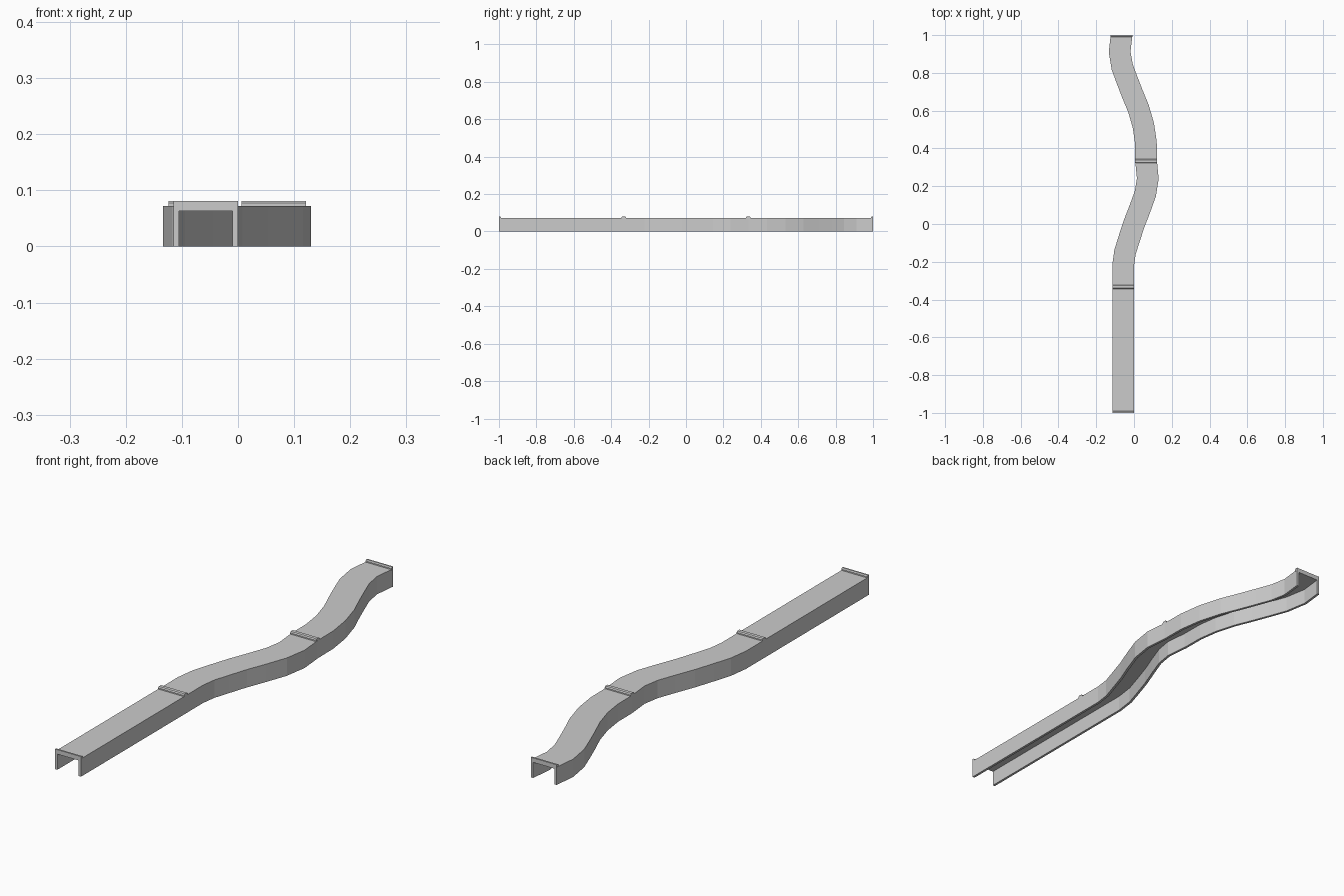
import bpy, bmesh
from mathutils import Vector

if "Cube" in bpy.data.objects:
    bpy.data.objects.remove(bpy.data.objects["Cube"])

HALF, WALL, TOP, CEIL, RIDGE = 0.0575, 0.010, 0.072, 0.063, 0.081

# Centre line (y, x) of the three joined sections
PATH = [(-1, -.0575), (-.333, -.0575), (-.22, -.0575), (-.15, -.048),
        (-.08, -.026), (0, 0), (.08, .031), (.16, .060), (.24, .073),
        (.333, .064), (.43, .063), (.52, .050), (.61, .024), (.69, -.009),
        (.76, -.036), (.83, -.062), (.91, -.076), (1, -.066)]
STRAIGHT = (-1, -.333, .333, 1)

# Upside-down U cross-section (offset, z)
PROFILE = [(-HALF, 0), (-HALF, TOP), (HALF, TOP), (HALF, 0),
           (HALF - WALL, 0), (HALF - WALL, CEIL),
           (-HALF + WALL, CEIL), (-HALF + WALL, 0)]


def loft(name, rings):
    bm = bmesh.new()
    loops = [[bm.verts.new(p) for p in ring] for ring in rings]
    n = len(loops[0])
    for a, b in zip(loops, loops[1:]):
        for i in range(n):
            j = (i + 1) % n
            bm.faces.new((a[i], a[j], b[j], b[i]))
    bm.faces.new(loops[0])
    bm.faces.new(loops[-1])
    bmesh.ops.recalc_face_normals(bm, faces=bm.faces)
    mesh = bpy.data.meshes.new(name)
    bm.to_mesh(mesh)
    bm.free()
    obj = bpy.data.objects.new(name, mesh)
    bpy.context.collection.objects.link(obj)
    return obj


def section(i):
    y, x = PATH[i]
    if y in STRAIGHT:
        side = Vector((1, 0))
    else:
        (y0, x0), (y1, x1) = PATH[i - 1], PATH[i + 1]
        side = Vector((y1 - y0, x0 - x1)).normalized()
    return [(x + side.x * o, y + side.y * o, z) for o, z in PROFILE]


# Winding covered channel
loft("channel", [section(i) for i in range(len(PATH))])


# Raised lips at each end of every section
def lip(name, x, y, direction):
    prof = [(0, TOP - .004), (0, RIDGE), (.007, RIDGE), (.011, RIDGE - .004),
            (.011, TOP - .004)]
    loft(name, [[(x + s * HALF, y + direction * d, z) for d, z in prof]
                for s in (-1, 1)])


for y, x in PATH:
    if y in STRAIGHT:
        if y > -1:
            lip("lip_front_side", x, y, -1)
        if y < 1:
            lip("lip_back_side", x, y, 1)
